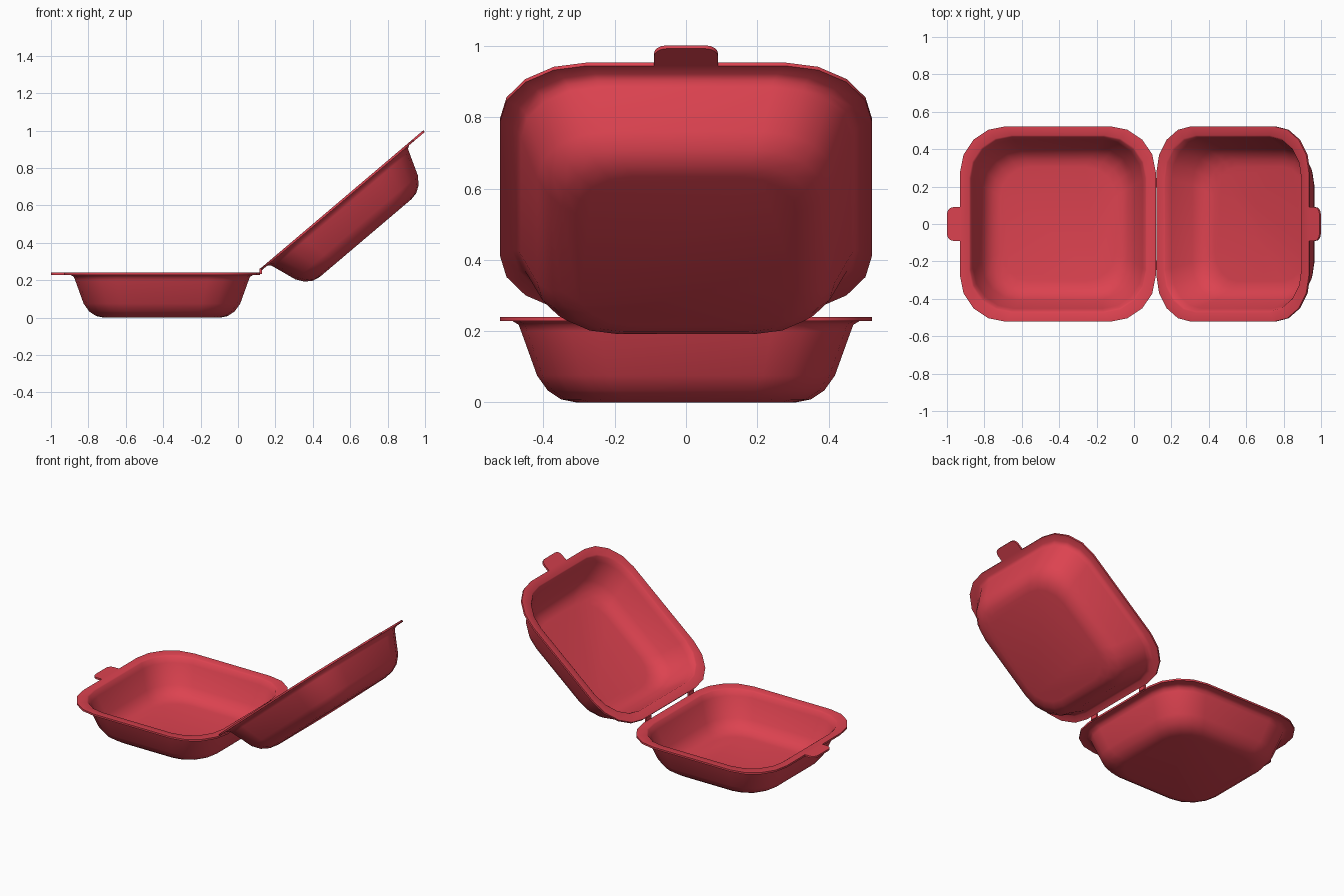
import bpy, bmesh, math
from mathutils import Matrix, Vector

if "Cube" in bpy.data.objects:
    bpy.data.objects.remove(bpy.data.objects["Cube"])

mat = bpy.data.materials.new("red_foam")
mat.diffuse_color = (0.72, 0.055, 0.08, 1)
mat.use_nodes = True
mat.node_tree.nodes["Principled BSDF"].inputs["Base Color"].default_value = mat.diffuse_color

HALF, TOP = 0.5225, 0.24
# shell cross-section: (half width, height), outside floor -> rim -> inside floor
PROFILE = [(.31, 0), (.35, .008), (.388, .033), (.418, .075), (.463, .2),
           (.47, .218), (.487, .228), (HALF, .228), (HALF, TOP), (.474, TOP),
           (.466, .234), (.452, .2), (.407, .08), (.378, .042), (.344, .02), (.305, .012)]


def finish(name, bm, matrix):
    bm.transform(matrix)
    bmesh.ops.recalc_face_normals(bm, faces=bm.faces)
    me = bpy.data.meshes.new(name)
    bm.to_mesh(me)
    bm.free()
    me.materials.append(mat)
    ob = bpy.data.objects.new(name, me)
    bpy.context.collection.objects.link(ob)
    bpy.ops.object.select_all(action='DESELECT')
    ob.select_set(True)
    bpy.context.view_layer.objects.active = ob
    bpy.ops.object.shade_smooth_by_angle(angle=math.radians(40))
    return ob


def ring(h, extra, seg=4):
    """Rounded square outline, stretched by extra along x."""
    r = .16 + (h - .31) * .4
    pts = []
    for q, (sx, sy) in enumerate([(1, 1), (-1, 1), (-1, -1), (1, -1)]):
        for i in range(seg + 1):
            a = math.pi / 2 * (q + i / seg)
            pts.append((sx * (h + extra - r) + r * math.cos(a),
                        sy * (h - r) + r * math.sin(a)))
    return pts


def tray(name, length, matrix):
    """Hinge edge at local x = 0, rim top at z = 0, opening upward."""
    bm = bmesh.new()
    extra = length / 2 - HALF
    loops = [[bm.verts.new((x + length / 2, y, z - TOP)) for x, y in ring(h, extra)]
             for h, z in PROFILE]
    n = len(loops[0])
    for a, b in zip(loops, loops[1:]):
        for i in range(n):
            j = (i + 1) % n
            bm.faces.new((a[i], a[j], b[j], b[i]))
    bm.faces.new(loops[0])
    bm.faces.new(loops[-1])
    finish(name, bm, matrix)


def tab(name, start, size, matrix):
    """Rounded closing tab that continues the rim."""
    r, w = .035, .09
    pts = [(start, -w)]
    for k in (-1, 0):
        for i in range(5):
            a = math.pi / 2 * (k + i / 4)
            cy = (w - r) * (1 if k == 0 else -1)
            pts.append((start + size - r + r * math.cos(a), cy + r * math.sin(a)))
    pts.append((start, w))
    bm = bmesh.new()
    f = bm.faces.new([bm.verts.new((x, y, -.012)) for x, y in pts])
    top = bmesh.ops.extrude_face_region(bm, geom=[f])
    bmesh.ops.translate(bm, vec=(0, 0, .012),
                        verts=[v for v in top['geom'] if isinstance(v, bmesh.types.BMVert)])
    finish(name, bm, matrix)


# flat lower tray and its raised lid share the same shape
base_m = Matrix.Translation((.1165, 0, TOP)) @ Matrix.Scale(-1, 4, (1, 0, 0))
lid_m = Matrix.Translation((.12, 0, .263)) @ Matrix.Rotation(math.radians(-40.3), 4, 'Y')
tray("lower_tray", 1.0465, base_m)
tab("lower_tab", 1.0465, .07, base_m)
tray("lid", 1.068, lid_m)
tab("lid_tab", 1.068, .074, lid_m)

# hinge straps joining both rims
for name, y in (("hinge_strap_front", -.22), ("hinge_strap_back", .22)):
    bm = bmesh.new()
    bmesh.ops.create_cube(bm, size=1, matrix=Matrix.Translation((.121, y, .247)) @
                          Matrix.Diagonal((.012, .05, .03, 1)))
    finish(name, bm, Matrix.Identity(4))
